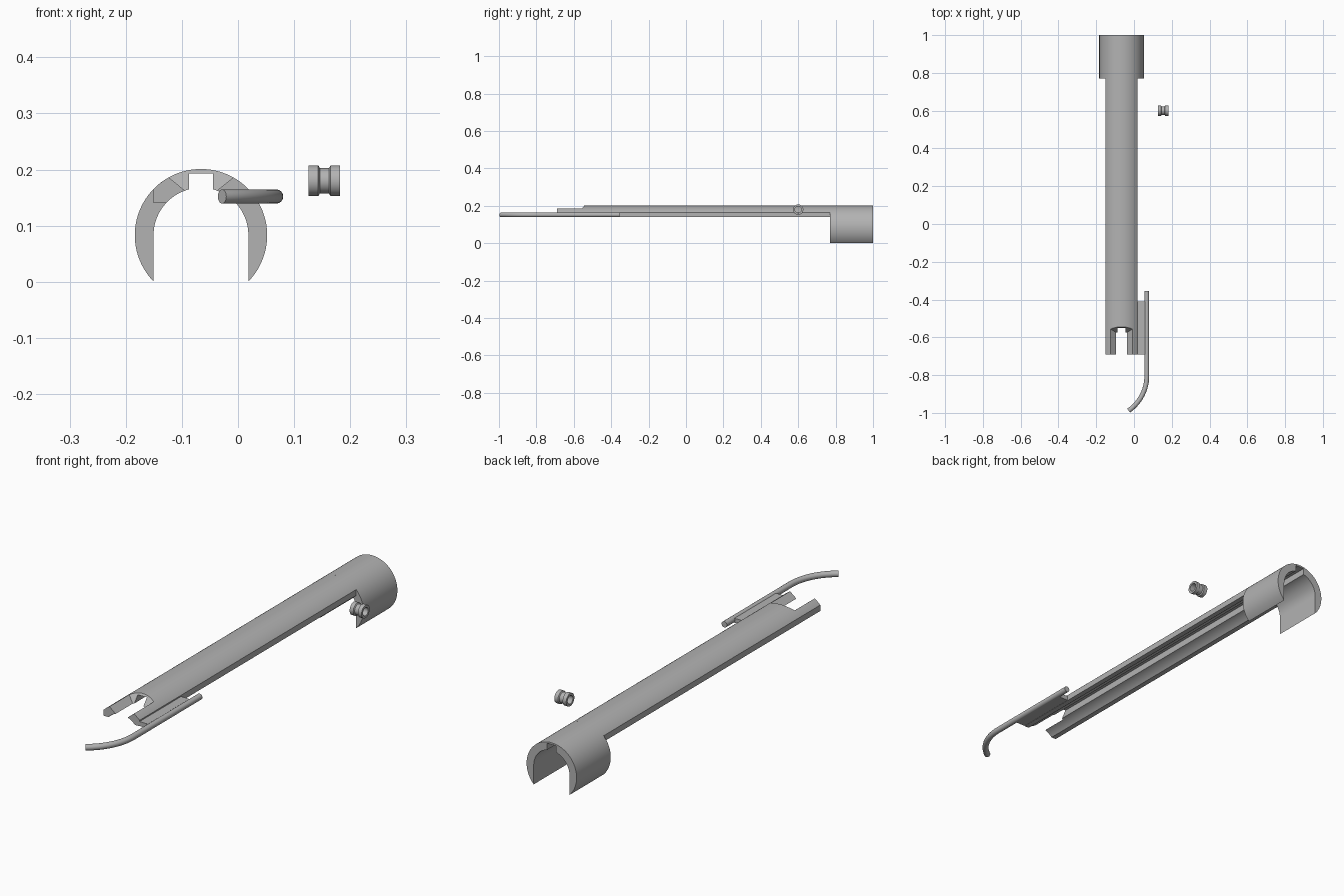
import bpy, bmesh
from math import sin, cos, asin, sqrt, radians, pi

if "Cube" in bpy.data.objects:
    bpy.data.objects.remove(bpy.data.objects["Cube"])

grey = bpy.data.materials.new("plain grey")
grey.use_nodes = True
grey.diffuse_color = (0.45, 0.45, 0.45, 1)
grey.node_tree.nodes["Principled BSDF"].inputs["Base Color"].default_value = (0.45, 0.45, 0.45, 1)

CX, CZ = -0.066, 0.083          # axis of the shell
R_OUT, R_IN = 0.118, 0.0845     # shell radii
GROOVE, GROOVE_TOP = 0.0215, 0.193


def finish(name, bm):
    bmesh.ops.recalc_face_normals(bm, faces=bm.faces)
    mesh = bpy.data.meshes.new(name)
    bm.to_mesh(mesh)
    bm.free()
    obj = bpy.data.objects.new(name, mesh)
    bpy.context.collection.objects.link(obj)
    mesh.materials.append(grey)
    return obj


def smooth(obj):
    bpy.ops.object.select_all(action="DESELECT")
    obj.select_set(True)
    bpy.context.view_layer.objects.active = obj
    bpy.ops.object.shade_smooth_by_angle(angle=radians(30))


def extrude(name, outline, y0, y1, shear=0.0):
    """Extrude an xz outline along y; shear slants the rear end."""
    bm = bmesh.new()
    front = [bm.verts.new((x, y0, z)) for x, z in outline]
    rear = [bm.verts.new((x, y1 + shear * (z - 0.2), z)) for x, z in outline]
    bm.faces.new(front)
    bm.faces.new(rear[::-1])
    n = len(outline)
    for i in range(n):
        j = (i + 1) % n
        bm.faces.new((front[i], front[j], rear[j], rear[i]))
    return finish(name, bm)


def arc(radius, a0, a1, steps):
    """Points on the shell circle; angles run from straight up."""
    angles = [a0 + (a1 - a0) * i / steps for i in range(steps + 1)]
    return [(radius * sin(a), CZ + radius * cos(a)) for a in angles]


def mirrored(half):
    """Half outline from the crown round to the groove, mirrored about the axis."""
    whole = half + [(-x, z) for x, z in reversed(half[1:])]
    return [(x + CX, z) for x, z in whole]


groove_edge = asin(GROOVE / R_IN)
crown = [(GROOVE, GROOVE_TOP)]

# Rear collar with straight inner walls
flare = pi - asin(R_IN / R_OUT)
collar = extrude("rear_collar", mirrored(
    arc(R_OUT, 0, flare, 40) + arc(R_IN, pi / 2, groove_edge, 24) + crown), 0.77, 1.0)
smooth(collar)

# Long barrel shell with a flat underside
base = 0.14
inner_end = asin(sqrt(R_IN**2 - (base - CZ)**2) / R_IN)
barrel = extrude("barrel", mirrored(
    arc(R_OUT, 0, asin(R_IN / R_OUT), 16) + [(R_IN, base)]
    + arc(R_IN, inner_end, groove_edge, 12) + crown), -0.69, 0.77)

# Flared notch that leaves two prongs at the front
cutter = extrude("notch_cutter", [(CX + x, z) for x, z in
                 ((-0.0165, 0.153), (0.0165, 0.153), (0.1, 0.22), (-0.1, 0.22))],
                 -0.75, -0.545, 0.8)
cutter.hide_render = True
notch = barrel.modifiers.new("notch", "BOOLEAN")
notch.operation = "DIFFERENCE"
notch.solver = "EXACT"
notch.object = cutter
bpy.context.view_layer.objects.active = barrel
bpy.ops.object.modifier_apply(modifier="notch")
bpy.data.objects.remove(cutter)
smooth(barrel)

# Side plate joining the barrel and the rod
extrude("side_plate", [(0.015, 0.141), (0.067, 0.141), (0.067, 0.16), (0.015, 0.16)],
        -0.69, -0.41)

# Round rod, straight then hooked inwards at the front
ROD_X, ROD_Z, ROD_R, BEND = 0.068, 0.152, 0.0127, 0.226
curve = bpy.data.curves.new("rod_path", "CURVE")
curve.dimensions = "3D"
curve.bevel_depth = ROD_R
curve.bevel_resolution = 6
curve.use_fill_caps = True
path = [(ROD_X, -0.355)]
for i in range(21):
    a = radians(55) * i / 20
    path.append((ROD_X - BEND * (1 - cos(a)), -0.803 - BEND * sin(a)))
spline = curve.splines.new("POLY")
spline.points.add(len(path) - 1)
for point, (x, y) in zip(spline.points, path):
    point.co = (x, y, ROD_Z, 1)
rod = bpy.data.objects.new("hooked_rod", curve)
bpy.context.collection.objects.link(rod)
curve.materials.append(grey)
bpy.ops.object.select_all(action="DESELECT")
rod.select_set(True)
bpy.context.view_layer.objects.active = rod
bpy.ops.object.convert(target="MESH")
smooth(bpy.context.view_layer.objects.active)

# Small hollow spool, turned about the x axis
half = [(0.028, 0.0175), (0.028, 0.0275), (0.011, 0.0275), (0.008, 0.0225)]
profile = half + [(-x, r) for x, r in reversed(half)]
bm = bmesh.new()
SIDES = 40
rings = [[bm.verts.new((0.154 + x, 0.6 + r * cos(2 * pi * k / SIDES),
                        0.18 + r * sin(2 * pi * k / SIDES))) for k in range(SIDES)]
         for x, r in profile]
for i, ring in enumerate(rings):
    following = rings[(i + 1) % len(rings)]
    for k in range(SIDES):
        m = (k + 1) % SIDES
        bm.faces.new((ring[k], ring[m], following[m], following[k]))
smooth(finish("spool", bm))
